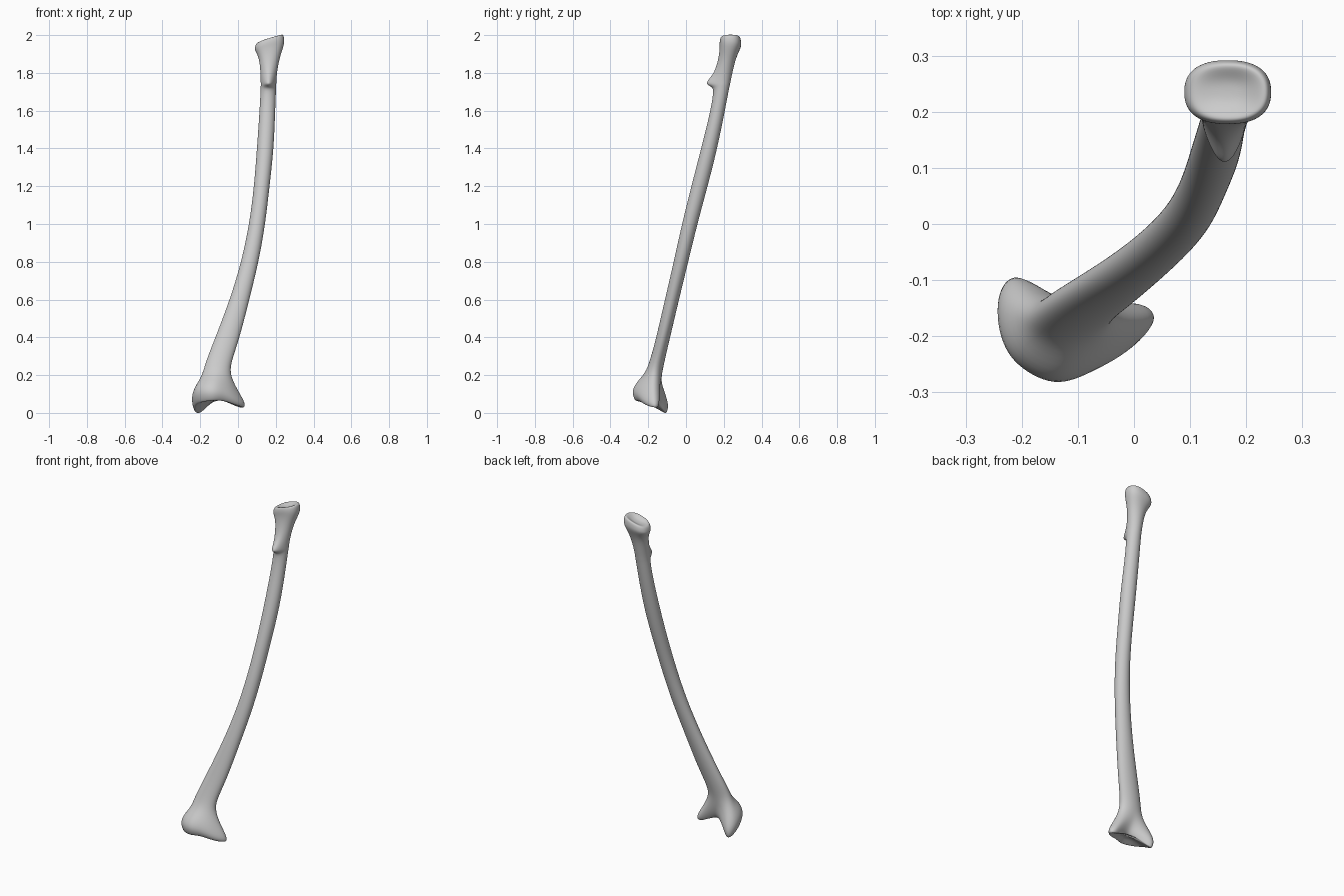
import bpy, bmesh
from math import sin, cos, radians, pi
from mathutils import Vector

N = 24                                    # sides of every ring
ANG = [2 * pi * i / N for i in range(N)]  # counter-clockwise from +x


def shaft_ring(z, x0, x1, y0, y1, bump=0.0):
    """Ellipse inside an x/y box; bump pushes the front side out."""
    pts = []
    for a in ANG:
        front = max(0.0, -sin(a)) ** 3
        pts.append(Vector(((x0 + x1) / 2 + (x1 - x0) / 2 * cos(a),
                           (y0 + y1) / 2 + (y1 - y0) / 2 * sin(a) - bump * front, z)))
    return pts


def outline_ring(pts):
    """Closed smooth ring through 12 points, doubled to 24."""
    p = [Vector(q) for q in pts]
    out = []
    for i in range(12):
        a, b, c, d = p[i - 1], p[i], p[(i + 1) % 12], p[(i + 2) % 12]
        out += [b, (b + c) * 0.5625 - (a + d) * 0.0625]
    return out


def head_ring(s, z_low, z_high, sink=0.0):
    """Rounded-box ring of the upper head, sloping down towards -x."""
    pts = []
    for a in ANG:
        c, sn = cos(a), sin(a)
        k = 1 / (abs(c) ** 2.5 + abs(sn) ** 2.5) ** 0.4
        t = (c * k * s + 1) / 2
        z = z_low + (z_high - z_low) * max(0, t) ** 0.65 - sink
        pts.append(Vector((0.167 + 0.079 * s * k * c, 0.235 + 0.058 * s * k * sn, z)))
    return pts


# Lower joint: widest outline and the lower rim (two lobes with a back notch)
flare = outline_ring([
    (0.045, -0.17, 0.05), (0.02, -0.138, 0.045), (-0.04, -0.145, 0.075),
    (-0.10, -0.15, 0.09), (-0.155, -0.115, 0.07), (-0.212, -0.085, 0.04),
    (-0.245, -0.115, 0.06), (-0.249, -0.18, 0.09), (-0.222, -0.248, 0.11),
    (-0.145, -0.292, 0.11), (-0.07, -0.268, 0.10), (0.0, -0.227, 0.065)])
rim = outline_ring([
    (0.035, -0.17, 0.026), (0.01, -0.15, 0.026), (-0.045, -0.16, 0.05),
    (-0.10, -0.17, 0.065), (-0.15, -0.14, 0.045), (-0.207, -0.10, -0.008),
    (-0.232, -0.125, 0.002), (-0.232, -0.18, 0.033), (-0.205, -0.237, 0.053),
    (-0.14, -0.272, 0.063), (-0.08, -0.252, 0.063), (-0.005, -0.212, 0.038)])
low_c = Vector((-0.11, -0.20, 0.085))

# Shaft: z, x range, y range, front bump
shaft = [shaft_ring(*r) for r in [
    (0.21, -0.187, -0.045, -0.215, -0.127),
    (0.28, -0.168, -0.032, -0.190, -0.112),
    (0.40, -0.120, 0.010, -0.157, -0.084),
    (0.60, -0.043, 0.060, -0.112, -0.037),
    (0.80, 0.018, 0.110, -0.065, 0.012),
    (1.00, 0.060, 0.145, -0.022, 0.060),
    (1.20, 0.085, 0.167, 0.028, 0.115),
    (1.40, 0.100, 0.190, 0.080, 0.166),
    (1.60, 0.114, 0.197, 0.130, 0.206),
    (1.70, 0.119, 0.201, 0.146, 0.225),
    (1.725, 0.120, 0.202, 0.148, 0.230, 0.008),
    (1.738, 0.120, 0.203, 0.149, 0.233, 0.042),
    (1.755, 0.120, 0.203, 0.150, 0.236, 0.042),
    (1.80, 0.119, 0.206, 0.157, 0.246, 0.006),
    (1.88, 0.112, 0.220, 0.173, 0.264)]]

# Transition that bulges at the front and pinches beside the right lobe
mid = []
for a, u, v in zip(ANG, shaft[0], flare):
    f = 0.5 - 0.2 * cos(a - radians(70))
    mid.append(Vector((u.x + (v.x - u.x) * f, u.y + (v.y - u.y) * f, (u.z + v.z) / 2)))

dish = [[p.lerp(low_c, t) for p in rim] for t in (0.75, 0.4, 0.12)]
head = [head_ring(0.97, 1.915, 1.945), head_ring(1.0, 1.928, 1.975),
        head_ring(0.93, 1.946, 2.004), head_ring(0.78, 1.950, 2.008),
        head_ring(0.45, 1.950, 2.0, 0.008), head_ring(0.18, 1.95, 2.0, 0.012)]
rings = dish + [rim, flare, mid] + shaft + head

# Skin the rings into one bone
bm = bmesh.new()
loops = [[bm.verts.new(p) for p in r] for r in rings]
for lo, hi in zip(loops, loops[1:]):
    for i in range(N):
        j = (i + 1) % N
        bm.faces.new((lo[i], lo[j], hi[j], hi[i]))
for loop in (loops[0], loops[-1]):
    bm.faces.new(loop)
bmesh.ops.recalc_face_normals(bm, faces=bm.faces)
for f in bm.faces:
    f.smooth = True
mesh = bpy.data.meshes.new("forearm_bone")
bm.to_mesh(mesh)
bm.free()
bone = bpy.data.objects.new("forearm_bone", mesh)
bpy.context.collection.objects.link(bone)
sub = bone.modifiers.new("smooth", 'SUBSURF')
sub.levels = sub.render_levels = 2
